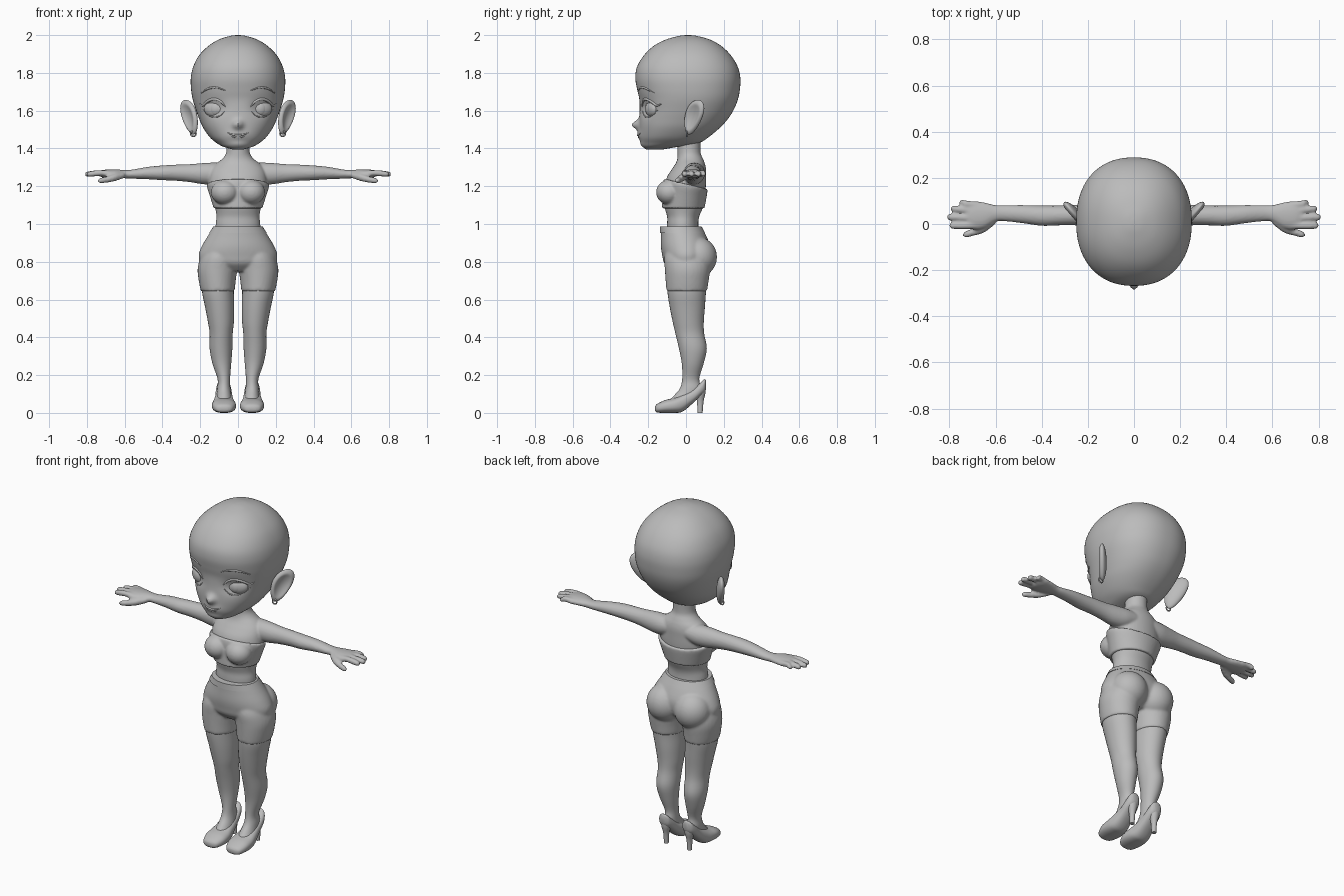
import bpy, bmesh, math
from math import exp, cos, sin, pi
from mathutils import Matrix, Vector
from mathutils.bvhtree import BVHTree

cube = bpy.data.objects.get("Cube")
if cube:
    bpy.data.objects.remove(cube, do_unlink=True)

GREY = (0.5, 0.5, 0.5, 1)
clay = bpy.data.materials.new("clay grey")
clay.use_nodes = True
clay.diffuse_color = GREY
clay.node_tree.nodes["Principled BSDF"].inputs["Base Color"].default_value = GREY


def resample(rings, steps):
    """Catmull-Rom interpolation through a list of ring tuples."""
    out = []
    last = len(rings) - 1
    for i in range(last):
        a, b, c, d = (rings[max(0, min(last, j))] for j in (i - 1, i, i + 1, i + 2))
        for k in range(steps):
            t = k / steps
            out.append([q + t / 2 * (r - p + t * (2*p - 5*q + 4*r - s + t * (3*(q - r) + s - p)))
                        for p, q, r, s in zip(a, b, c, d)])
    return out + [list(rings[-1])]


def loft(bm, axis, rings, n=32, power=2.0, steps=4):
    """Rings are (position on axis, low, high, low, high) over the other two axes."""
    loops = []
    for t, lo1, hi1, lo2, hi2 in resample(rings, steps):
        loop = []
        for i in range(n):
            a = 2 * pi * i / n
            u, v = (math.copysign(abs(f) ** (2 / power), f) for f in (cos(a), sin(a)))
            co = [(lo1 + hi1 + u * (hi1 - lo1)) / 2, (lo2 + hi2 + v * (hi2 - lo2)) / 2]
            co.insert("xyz".index(axis), t)
            loop.append(bm.verts.new(co))
        loops.append(loop)
    for a, b in zip(loops, loops[1:]):
        for i in range(n):
            j = (i + 1) % n
            bm.faces.new((a[i], a[j], b[j], b[i]))
    bm.faces.new(loops[0])
    bm.faces.new(loops[-1][::-1])


def centred(rows):
    """Turn (z, half width, front, back) rows into rings symmetric in x."""
    return [(z, -w, w, f, b) for z, w, f, b in rows]


def ball(bm, centre, scale, turn=0.0):
    m = Matrix.Translation(centre) @ Matrix.Rotation(turn, 4, "Z") @ Matrix.Diagonal((*scale, 1))
    return bmesh.ops.create_uvsphere(bm, u_segments=40, v_segments=24, radius=1, matrix=m)["verts"]


def mirror_all(bm):
    copy = bmesh.ops.duplicate(bm, geom=bm.verts[:] + bm.edges[:] + bm.faces[:])["geom"]
    for v in copy:
        if isinstance(v, bmesh.types.BMVert):
            v.co.x *= -1


def finish(name, bm, voxel=0.0, relax=3):
    """Make the object, optionally fusing its pieces into one skin."""
    bmesh.ops.recalc_face_normals(bm, faces=bm.faces)
    mesh = bpy.data.meshes.new(name)
    bm.to_mesh(mesh)
    bm.free()
    obj = bpy.data.objects.new(name, mesh)
    bpy.context.collection.objects.link(obj)
    mesh.materials.append(clay)
    if voxel:
        fuse = obj.modifiers.new("fuse", "REMESH")
        fuse.mode, fuse.voxel_size, fuse.use_smooth_shade = "VOXEL", voxel, True
        soft = obj.modifiers.new("soften", "SMOOTH")
        soft.factor, soft.iterations = 0.5, relax
    else:
        bpy.ops.object.select_all(action="DESELECT")
        obj.select_set(True)
        bpy.context.view_layer.objects.active = obj
        bpy.ops.object.shade_smooth_by_angle(angle=math.radians(50))
    return obj


# Head with eye sockets, nose and mouth swelling
bm = bmesh.new()
loft(bm, "z", centred([
    (1.395, .03, -.21, -.12), (1.41, .08, -.225, -.03), (1.43, .115, -.235, .07),
    (1.46, .15, -.243, .12), (1.51, .185, -.247, .18), (1.56, .207, -.247, .225),
    (1.61, .225, -.245, .255), (1.66, .24, -.247, .275), (1.71, .248, -.258, .285),
    (1.77, .25, -.268, .288), (1.83, .238, -.26, .275), (1.89, .208, -.225, .24),
    (1.94, .16, -.175, .19), (1.975, .105, -.11, .13), (1.995, .045, -.04, .06),
    (2.0, .008, .0, .02)]), n=128, power=2.25, steps=5)


def bump(v, x, z, wide, tall):
    return exp(-((abs(v.co.x) - x) / wide) ** 2 - ((v.co.z - z) / tall) ** 2)


for v in bm.verts:
    if v.co.y < -.05:
        v.co.y += (.018 * bump(v, .12, 1.61, .05, .04) - .04 * bump(v, 0, 1.525, .024, .024)
                   - .012 * bump(v, 0, 1.47, .05, .025) - .008 * bump(v, 0, 1.42, .05, .02))
bmesh.ops.recalc_face_normals(bm, faces=bm.faces)
face = BVHTree.FromBMesh(bm)
finish("head", bm)


def on_face(x, z):
    return face.ray_cast(Vector((x, -1, z)), Vector((0, 1, 0)))[0]


def stroke(name, points, thick):
    """Tapered strand laid on the face."""
    curve = bpy.data.curves.new(name, "CURVE")
    curve.dimensions, curve.bevel_depth, curve.bevel_resolution = "3D", thick, 3
    line = curve.splines.new("NURBS")
    line.points.add(len(points) - 1)
    for i, (p, (x, z)) in enumerate(zip(line.points, points)):
        p.co = (*on_face(x, z), 1)
        p.radius = .35 + .65 * sin(pi * i / (len(points) - 1))
    line.use_endpoint_u, line.order_u, line.resolution_u = True, 3, 6
    obj = bpy.data.objects.new(name, curve)
    bpy.context.collection.objects.link(obj)
    curve.materials.append(clay)
    bpy.ops.object.select_all(action="DESELECT")
    obj.select_set(True)
    bpy.context.view_layer.objects.active = obj
    bpy.ops.object.convert(target="MESH")
    bpy.ops.object.shade_smooth_by_angle(angle=1)


STROKES = {
    "eyebrow": (.006, [(.065, 1.705), (.1, 1.722), (.14, 1.723), (.17, 1.712), (.195, 1.692)]),
    "upper_lashes": (.008, [(.068, 1.62), (.085, 1.648), (.125, 1.665), (.165, 1.65),
                            (.188, 1.62), (.203, 1.637)]),
    "lower_lid": (.004, [(.07, 1.6), (.09, 1.572), (.125, 1.564), (.16, 1.575), (.185, 1.605)]),
}
for side, s in (("left", 1), ("right", -1)):
    for part, (thick, points) in STROKES.items():
        stroke(f"{side}_{part}", [(s * x, z) for x, z in points], thick)
    # Eyeball with a raised iris
    bm = bmesh.new()
    spot = on_face(s * .125, 1.61) + Vector((0, .013, 0))
    ball(bm, spot, (.058, .028, .044), s * .38)
    ball(bm, spot + Vector((-s * .005, -.006, 0)), (.037, .026, .039), s * .34)
    finish(f"{side}_eye", bm)
    # Cupped ear, leaning out and back towards the top
    bm = bmesh.new()
    for v in ball(bm, (0, 0, 0), (1, 1, 1)):
        x, y, z = v.co
        if y < 0:
            y += max(0, 1 - (x * x + z * z) / .6) * .95
        x, y, z = x * (1 + .25 * z) * .058, y * .024, z * .092
        v.co = (s * (.256 + x * cos(.87) - y * sin(.87) + .22 * z),
                .04 + x * sin(.87) + y * cos(.87) + .25 * z, 1.565 + z)
    finish(f"{side}_ear", bm)
    # Small hoop in the lobe
    bpy.ops.mesh.primitive_torus_add(location=(s * .236, .005, 1.478), rotation=(pi / 2, 0, 0),
                                     major_radius=.014, minor_radius=.004,
                                     major_segments=20, minor_segments=8)
    hoop = bpy.context.object
    hoop.name = f"{side}_earring"
    hoop.data.materials.append(clay)
    bpy.ops.object.shade_smooth()

stroke("upper_lip", [(-.055, 1.482), (-.03, 1.472), (0, 1.47), (.03, 1.472), (.055, 1.482)], .006)
stroke("lower_lip", [(-.035, 1.464), (0, 1.455), (.035, 1.464)], .008)

# Neck, torso, arms and hands fused into one skin
bm = bmesh.new()
loft(bm, "x", [
    (.06, .01, .1, 1.23, 1.32), (.12, -.012, .1, 1.21, 1.325), (.18, -.012, .092, 1.21, 1.323),
    (.25, -.006, .083, 1.221, 1.317), (.33, -.006, .08, 1.229, 1.314), (.4, -.008, .08, 1.232, 1.31),
    (.48, .003, .082, 1.237, 1.302), (.56, .012, .082, 1.24, 1.288), (.6, .01, .082, 1.242, 1.286),
    (.65, -.018, .094, 1.243, 1.289), (.7, -.025, .1, 1.244, 1.288), (.73, -.01, .09, 1.25, 1.282)])
for tip, y0, y1 in ((.758, .082, .092), (.795, .054, .066), (.81, .024, .03), (.8, -.006, -.007)):
    rows = [(.67, y0, 1.268, .013), (.73, (y0 + y1) / 2, 1.27, .0155),
            (tip - .012, y1, 1.264, .014), (tip, y1, 1.262, .005)]
    loft(bm, "x", [(x, y - r, y + r, z - r, z + r) for x, y, z, r in rows], n=16)
thumb = [(.6, .015, 1.258, .014), (.65, -.018, 1.246, .019), (.7, -.036, 1.234, .016),
         (.73, -.045, 1.23, .014), (.742, -.047, 1.229, .005)]
loft(bm, "x", [(x, y - r, y + r, z - r, z + r) for x, y, z, r in thumb], n=16)
mirror_all(bm)
loft(bm, "z", centred([
    (.93, .12, -.1, .07), (1.0, .118, -.1, .065), (1.04, .114, -.1, .07), (1.09, .122, -.113, .09),
    (1.15, .14, -.115, .1), (1.2, .153, -.113, .105), (1.25, .15, -.1, .106),
    (1.29, .14, -.075, .106), (1.32, .115, -.055, .1), (1.345, .083, -.046, .09),
    (1.38, .062, -.044, .077), (1.46, .06, -.045, .08)]), n=48)
finish("upper_body", bm, .0065)

# Strapless top, its upper edge dipping towards the back
bm = bmesh.new()
loft(bm, "z", centred([(1.083, .129, -.127, .098), (1.15, .15, -.124, .108),
                       (1.19, .163, -.122, .113), (1.212, .165, -.116, .114)]), n=48)
for v in bm.verts:
    v.co.z -= .24 * v.co.y * (v.co.z - 1.083) / .13
for s in (1, -1):
    ball(bm, (s * .07, -.088, 1.168), (.073, .07, .066))
finish("strapless_top", bm, .0065, 4)

# Fitted shorts
bm = bmesh.new()
loft(bm, "z", [(.645, .017, .197, -.104, .112), (.7, .012, .208, -.108, .12),
               (.76, .004, .214, -.112, .128), (.82, .002, .2, -.115, .125), (.88, .0, .17, -.1, .1)])
ball(bm, (.09, .064, .825), (.102, .1, .105))
mirror_all(bm)
loft(bm, "z", centred([(.75, .1, -.075, .07), (.79, .19, -.114, .115), (.83, .209, -.125, .13),
                       (.88, .193, -.133, .13), (.94, .158, -.133, .106), (.985, .128, -.134, .08)]), n=48)
finish("shorts", bm, .0075, 5)

bm = bmesh.new()
loft(bm, "z", centred([(.953, .152, -.138, .101), (.986, .131, -.137, .083)]), n=48)
finish("waistband", bm)

# Legs, shoes and heels
for side, s in (("left", 1), ("right", -1)):
    bm = bmesh.new()
    loft(bm, "z", [
        (.72, .02, .19, -.1, .115), (.64, .022, .19, -.098, .106), (.56, .02, .174, -.086, .1),
        (.48, .022, .159, -.07, .094), (.42, .028, .15, -.056, .096), (.34, .03, .15, -.037, .11),
        (.26, .036, .135, -.022, .093), (.18, .042, .108, -.02, .07), (.13, .04, .11, -.032, .08),
        (.09, .035, .112, -.065, .07), (.05, .032, .118, -.1, .01)])
    shoe = bmesh.new()
    loft(shoe, "y", [
        (-.164, .055, .095, .012, .034), (-.152, .03, .12, .002, .048), (-.11, .012, .136, .0, .068),
        (-.06, .012, .137, .0, .08), (-.02, .021, .13, .006, .098), (.03, .03, .12, .045, .124),
        (.07, .035, .117, .082, .154), (.096, .044, .108, .105, .178), (.106, .06, .092, .125, .172)],
        power=2.4)
    heel = bmesh.new()
    loft(heel, "z", [(.135, .045, .107, .05, .105), (.1, .05, .102, .052, .102),
                     (.06, .06, .092, .058, .093), (.0, .063, .089, .062, .088)], n=24)
    for name, part in (("leg", bm), ("shoe", shoe), ("heel", heel)):
        for v in part.verts:
            v.co.x *= s
        finish(f"{side}_{name}", part)
